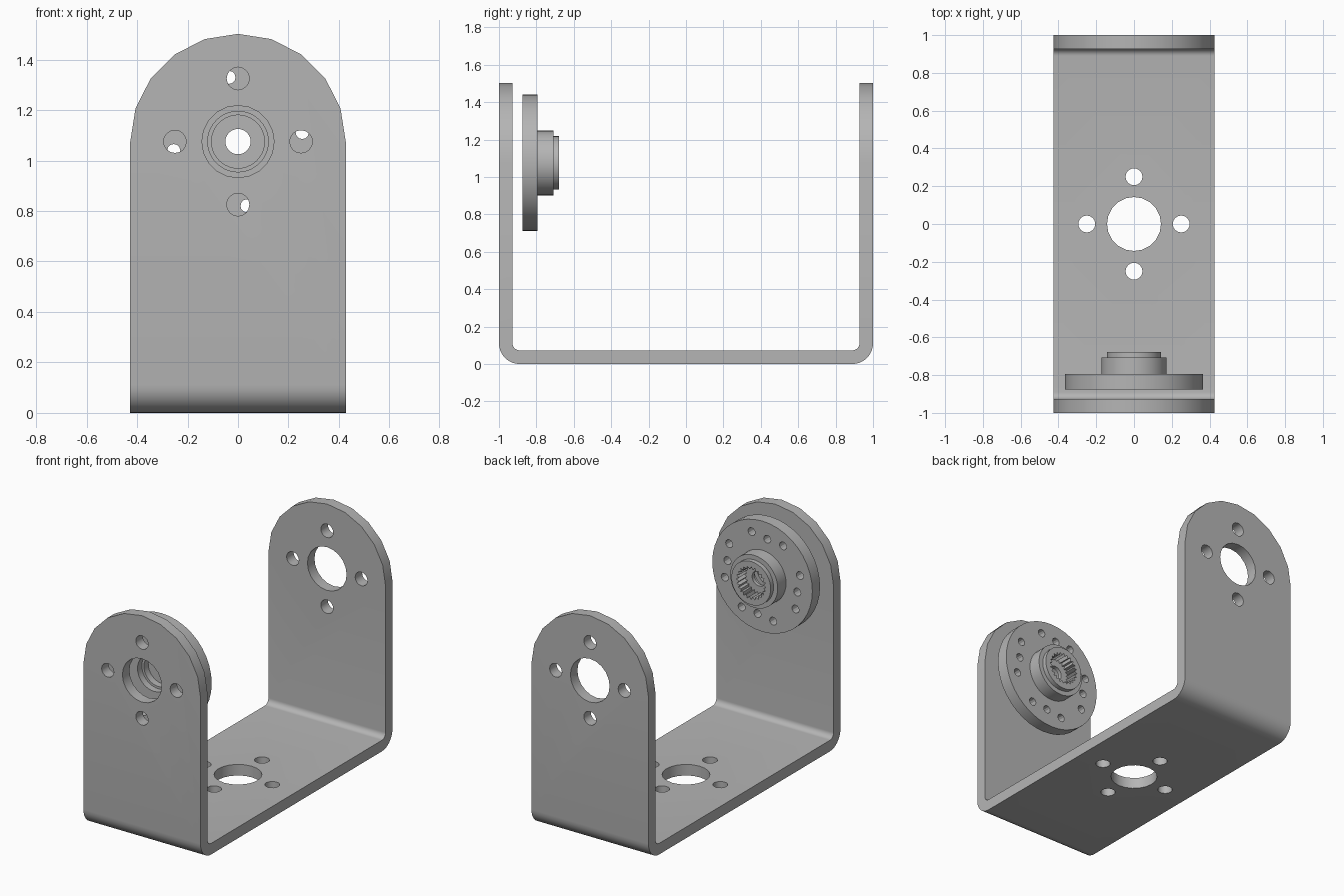
import bpy
import bmesh
from math import sin, cos, pi, radians

cube = bpy.data.objects.get("Cube")
if cube:
    bpy.data.objects.remove(cube, do_unlink=True)

# Main dimensions
HALF_WIDTH, THICK, AXLE_Z = 0.427, 0.073, 1.075
WALL_TOP = 1.6
BEND_OUT, BEND_IN = 0.11, 0.037
BORE, BOLT, BOLT_RING = 0.143, 0.045, 0.25

metal = bpy.data.materials.new("grey metal")
metal.use_nodes = True
GREY = (0.46, 0.46, 0.46, 1)
metal.diffuse_color = GREY
metal.node_tree.nodes["Principled BSDF"].inputs["Base Color"].default_value = GREY


def arc(cx, cy, r, start, end, steps):
    angles = [radians(start + (end - start) * i / steps) for i in range(steps + 1)]
    return [(cx + r * cos(a), cy + r * sin(a)) for a in angles]


def circle(cx, cy, r, sides):
    return arc(cx, cy, r, 0, 360, sides)[:-1]


def make_object(name, bm):
    bmesh.ops.recalc_face_normals(bm, faces=bm.faces)
    mesh = bpy.data.meshes.new(name)
    bm.to_mesh(mesh)
    bm.free()
    mesh.materials.append(metal)
    obj = bpy.data.objects.new(name, mesh)
    bpy.context.collection.objects.link(obj)
    return obj


def add_prism(bm, outline, axis, low, high):
    """Extrude a 2D outline along one axis."""
    place = {"x": lambda a, b, c: (c, a, b),
             "y": lambda a, b, c: (a, c, b),
             "z": lambda a, b, c: (a, b, c)}[axis]
    ends = [[bm.verts.new(place(a, b, c)) for a, b in outline] for c in (low, high)]
    n = len(outline)
    for ring in ends:
        bm.faces.new(ring)
    for i in range(n):
        j = (i + 1) % n
        bm.faces.new((ends[0][i], ends[0][j], ends[1][j], ends[1][i]))


def lathe(name, profile, sides):
    """Revolve a closed (radius, y) profile around the axle."""
    bm = bmesh.new()
    rings = []
    for s in range(sides):
        a = 2 * pi * s / sides
        rings.append([bm.verts.new((r * cos(a), y, AXLE_Z + r * sin(a)))
                      for r, y in profile])
    n = len(profile)
    for s in range(sides):
        here, there = rings[s], rings[(s + 1) % sides]
        for i in range(n):
            j = (i + 1) % n
            bm.faces.new((here[i], here[j], there[j], there[i]))
    return make_object(name, bm)


def apply_boolean(obj, cutter_bm, operation):
    cutter = make_object("cutter", cutter_bm)
    cutter.hide_render = True
    mod = obj.modifiers.new("cut", "BOOLEAN")
    mod.operation = operation
    mod.solver = "EXACT"
    mod.object = cutter
    bpy.context.view_layer.objects.active = obj
    bpy.ops.object.modifier_apply(modifier=mod.name)
    bpy.data.objects.remove(cutter, do_unlink=True)


def smooth(obj):
    bpy.ops.object.select_all(action="DESELECT")
    obj.select_set(True)
    bpy.context.view_layer.objects.active = obj
    bpy.ops.object.shade_smooth_by_angle(angle=radians(25))


# U bracket: bent strip section swept across the width
c_out, c_in = 1 - BEND_OUT, 1 - THICK - BEND_IN
inner = 1 - THICK
section = [(-1, WALL_TOP)]
section += arc(-c_out, BEND_OUT, BEND_OUT, 180, 270, 8)
section += arc(c_out, BEND_OUT, BEND_OUT, 270, 360, 8)
section += [(1, WALL_TOP), (inner, WALL_TOP)]
section += arc(c_in, THICK + BEND_IN, BEND_IN, 360, 270, 8)
section += arc(-c_in, THICK + BEND_IN, BEND_IN, 270, 180, 8)
section += [(-inner, WALL_TOP)]
bm = bmesh.new()
add_prism(bm, section, "x", -0.6, 0.6)
bracket = make_object("u_bracket", bm)

# Trim both walls to width with rounded tops
bm = bmesh.new()
outline = [(-HALF_WIDTH, -0.2), (HALF_WIDTH, -0.2)]
outline += arc(0, AXLE_Z, HALF_WIDTH, 0, 180, 10)
add_prism(bm, outline, "y", -1.2, 1.2)
apply_boolean(bracket, bm, "INTERSECT")

# Centre bore and four bolt holes through the walls and the floor
bm = bmesh.new()
for axis, centre, low, high in (("y", AXLE_Z, -1.2, 1.2), ("z", 0, -0.2, 0.3)):
    add_prism(bm, circle(0, centre, BORE, 20), axis, low, high)
    for x, b in circle(0, centre, BOLT_RING, 4):
        add_prism(bm, circle(x, b, BOLT, 16), axis, low, high)
apply_boolean(bracket, bm, "DIFFERENCE")
smooth(bracket)

# Round horn: disc, hub and lip with a stepped recess on the outer side
profile = [(0.12, -0.875), (0.365, -0.875), (0.365, -0.795), (0.173, -0.795),
           (0.173, -0.708), (0.143, -0.708), (0.143, -0.678), (0.05, -0.678),
           (0.05, -0.785), (0.105, -0.785), (0.105, -0.83), (0.12, -0.83)]
horn = lathe("round_horn", profile, 40)

# Toothed socket in the hub and rings of small holes in the disc
bm = bmesh.new()
teeth = 24
spline = []
for i in range(teeth * 2):
    r, a = (0.108, 0.09)[i % 2], pi * i / teeth
    spline.append((r * cos(a), AXLE_Z + r * sin(a)))
add_prism(bm, spline, "y", -0.76, -0.6)
for quarter in range(4):
    for ring, offset in ((0.257, 0), (0.285, 24), (0.285, -24)):
        a = radians(8 + 90 * quarter + offset)
        spot = circle(ring * cos(a), AXLE_Z + ring * sin(a), 0.026, 12)
        add_prism(bm, spot, "y", -0.9, -0.75)
apply_boolean(horn, bm, "DIFFERENCE")
smooth(horn)
